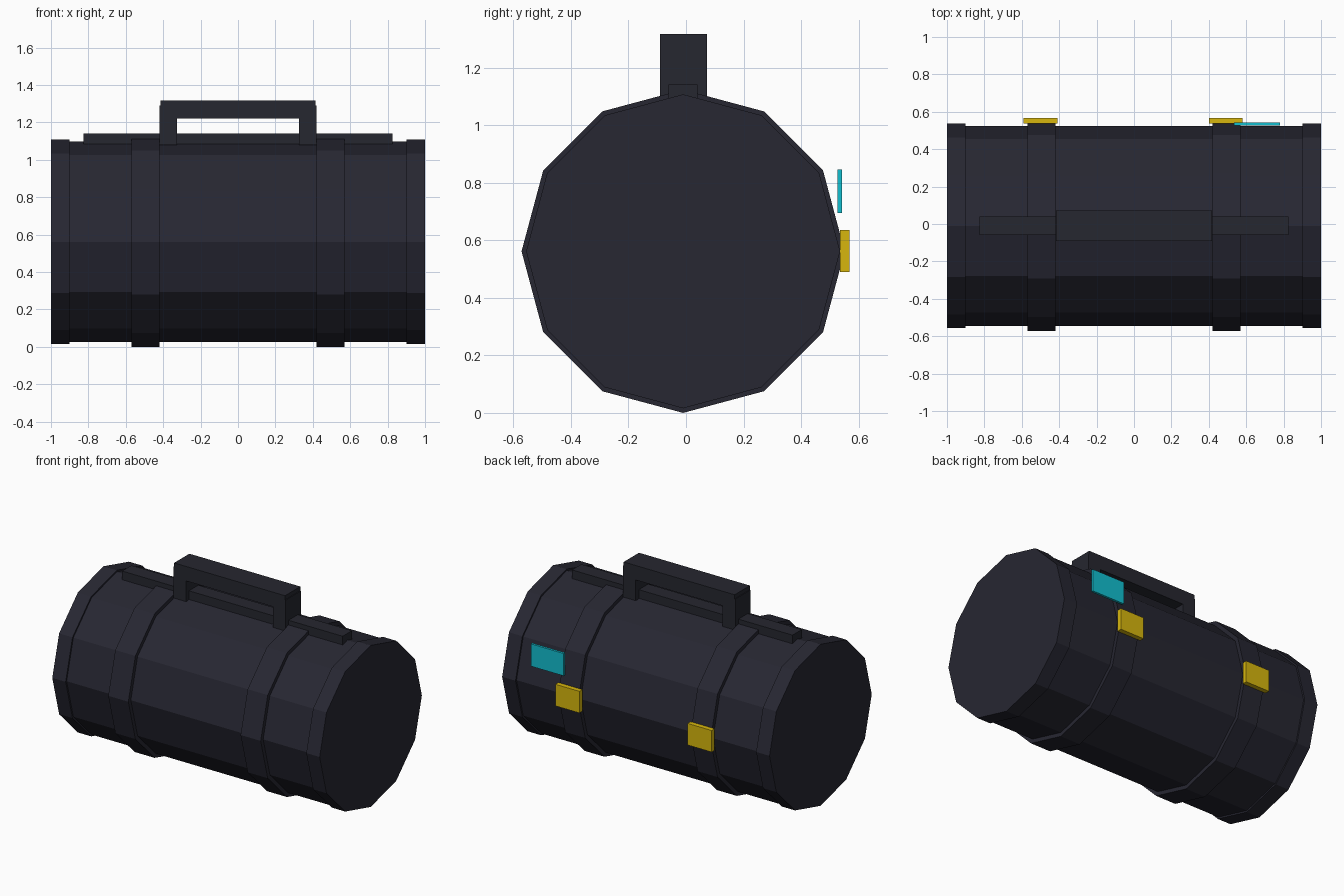
import bpy, bmesh, math
from mathutils import Matrix

if "Cube" in bpy.data.objects:
    bpy.data.objects.remove(bpy.data.objects["Cube"])

CY, CZ = -0.01, 0.562  # axis of the barrel


def material(name, rgb):
    m = bpy.data.materials.new(name)
    m.diffuse_color = (*rgb, 1)
    m.use_nodes = True
    m.node_tree.nodes["Principled BSDF"].inputs["Base Color"].default_value = m.diffuse_color
    return m


shell = material("dark_shell", (0.020, 0.020, 0.032))
grip = material("dark_grip", (0.019, 0.020, 0.029))
gold = material("gold", (0.68, 0.47, 0.004))
teal = material("teal", (0.006, 0.52, 0.63))


def finish(name, bm, mat):
    me = bpy.data.meshes.new(name)
    bm.to_mesh(me)
    bm.free()
    me.materials.append(mat)
    ob = bpy.data.objects.new(name, me)
    bpy.context.collection.objects.link(ob)
    return ob


def drum(name, x0, x1, r, mat):
    """Twelve-sided prism along x with a corner at the bottom."""
    bm = bmesh.new()
    bmesh.ops.create_cone(bm, cap_ends=True, segments=12, radius1=r, radius2=r,
                          depth=x1 - x0,
                          matrix=Matrix.Translation(((x0 + x1) / 2, CY, CZ))
                          @ Matrix.Rotation(math.pi / 2, 4, 'Y'))
    return finish(name, bm, mat)


def box(name, x, y, z, mat):
    """Box from (min, max) pairs."""
    bm = bmesh.new()
    bmesh.ops.create_cube(bm, size=1)
    for v in bm.verts:
        v.co = [(a + b) / 2 + c * (b - a) for c, (a, b) in zip(v.co, (x, y, z))]
    return finish(name, bm, mat)


# Barrel body
drum("body", -0.99, 0.99, 0.535, shell)

# End caps, straps, handle posts and latches on both sides
for side, s in (("left", -1), ("right", 1)):
    def span(a, b):
        return tuple(sorted((s * a, s * b)))
    drum(side + "_end_cap", *span(0.90, 1.0), 0.546, shell)
    drum(side + "_strap", *span(0.42, 0.57), 0.562, shell)
    box(side + "_handle_post", span(0.325, 0.42), (-0.09, 0.073), (1.08, 1.29), grip)
    off = -0.005
    lo, hi = span(0.405, 0.585)
    box(side + "_latch", (lo + off, hi + off), (0.536, 0.568), (0.49, 0.636), gold)

# Top rail and handle bar
box("top_rail", (-0.825, 0.825), (-0.06, 0.04), (1.07, 1.142), grip)
box("handle_bar", (-0.415, 0.415), (-0.09, 0.073), (1.22, 1.318), grip)

# Small tag on the back
box("tag", (0.535, 0.78), (0.527, 0.543), (0.695, 0.846), teal)
